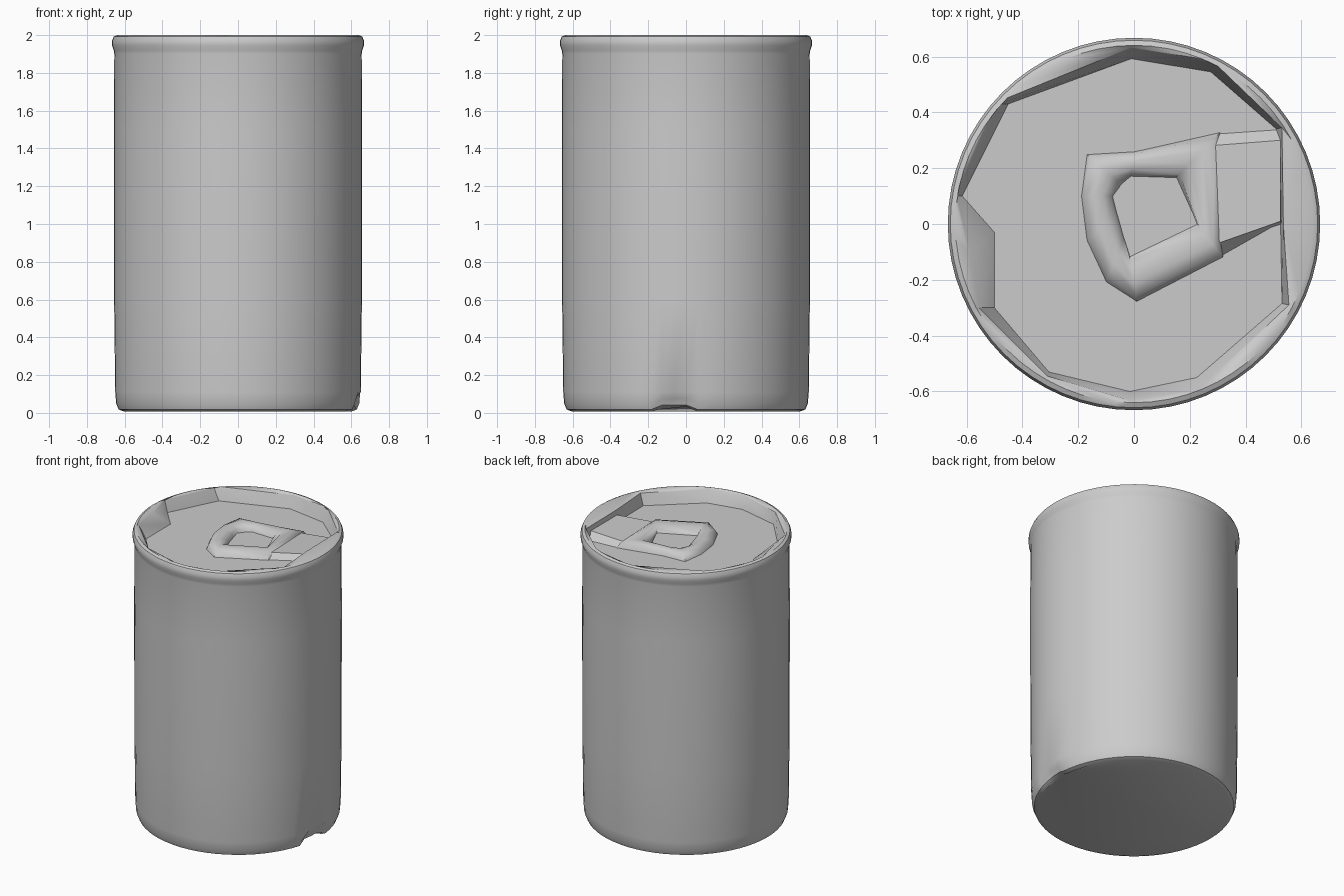
import bpy, bmesh, math

cube = bpy.data.objects.get("Cube")
if cube:
    bpy.data.objects.remove(cube, do_unlink=True)

metal = bpy.data.materials.new("light grey metal")
metal.use_nodes = True
grey = (0.6, 0.6, 0.6, 1)
metal.diffuse_color = grey
metal.node_tree.nodes["Principled BSDF"].inputs["Base Color"].default_value = grey

FLOOR = 1.91


def finish(name, bm, angle=35):
    bmesh.ops.recalc_face_normals(bm, faces=bm.faces)
    mesh = bpy.data.meshes.new(name)
    bm.to_mesh(mesh)
    bm.free()
    obj = bpy.data.objects.new(name, mesh)
    bpy.context.collection.objects.link(obj)
    mesh.materials.append(metal)
    bpy.ops.object.select_all(action='DESELECT')
    obj.select_set(True)
    bpy.context.view_layer.objects.active = obj
    bpy.ops.object.shade_smooth_by_angle(angle=math.radians(angle))
    return obj


def loop(bm, points, z):
    return [bm.verts.new((x, y, z)) for x, y in points]


def join(bm, a, b):
    # Quads between two loops of equal length
    n = len(a)
    for i in range(n):
        j = (i + 1) % n
        bm.faces.new((a[i], a[j], b[j], b[i]))


def loop_edges(bm, verts):
    return [bm.edges.get((v, verts[(i + 1) % len(verts)])) for i, v in enumerate(verts)]


def blend(a, b, t):
    return [(p[0] + (q[0] - p[0]) * t, p[1] + (q[1] - p[1]) * t) for p, q in zip(a, b)]


# Can body: revolved wall with a rounded foot and a flared rim
SIDES = 64
profile = [(0.605, 0.008), (0.632, 0.018), (0.645, 0.05), (0.65, 0.11), (0.656, 0.6),
           (0.657, 1.5), (0.655, 1.9), (0.658, 1.92), (0.667, 1.945), (0.667, 1.97),
           (0.658, 1.992), (0.64, 2.0)]
bm = bmesh.new()
rings = []
for r, z in profile:
    circle = [(r * math.cos(math.tau * i / SIDES), r * math.sin(math.tau * i / SIDES))
              for i in range(SIDES)]
    rings.append(loop(bm, circle, z))
for a, b in zip(rings, rings[1:]):
    join(bm, a, b)
bm.faces.new(rings[0])

# Small dent in the foot on the left side
for ring in rings[:3]:
    for v in ring:
        if v.co.x > 0.5 and abs(v.co.y + 0.07) < 0.1:
            v.co.x -= 0.02
            v.co.z += 0.025

# Faceted well that holds the lid
well_top = [(-0.01, 0.632), (0.285, 0.575), (0.53, 0.345), (0.535, 0.0), (0.555, -0.29),
            (0.235, -0.59), (-0.015, -0.632), (-0.31, -0.545), (-0.555, -0.3),
            (-0.59, -0.1), (-0.635, 0.1), (-0.485, 0.43)]
well_low = [(-0.01, 0.592), (0.275, 0.545), (0.51, 0.34), (0.525, 0.0), (0.53, -0.285),
            (0.225, -0.55), (-0.015, -0.6), (-0.305, -0.53), (-0.5, -0.3),
            (-0.5, -0.03), (-0.615, 0.1), (-0.45, 0.43)]
upper, lower = loop(bm, well_top, 1.99), loop(bm, well_low, FLOOR)
join(bm, upper, lower)
bm.faces.new(lower)
bmesh.ops.bridge_loops(bm, edges=loop_edges(bm, rings[-1]) + loop_edges(bm, upper))
finish("can_body", bm)

# Pull tab ring: rounded band around the finger hole
outer = [(-0.19, 0.1), (-0.17, 0.25), (0.0, 0.26), (0.31, 0.33), (0.32, -0.12),
         (0.01, -0.28), (-0.1, -0.21), (-0.17, -0.06)]
hole = [(-0.075, 0.1), (-0.045, 0.14), (-0.01, 0.17), (0.15, 0.165), (0.225, 0.0),
        (-0.015, -0.115), (-0.035, -0.05), (-0.06, 0.04)]
bm = bmesh.new()
bands = [loop(bm, blend(outer, hole, t), FLOOR + h)
         for t, h in ((0, -0.005), (0.12, 0.032), (0.4, 0.048), (0.7, 0.042),
                      (0.92, 0.025), (1, -0.005))]
for a, b in zip(bands, bands[1:]):
    join(bm, a, b)
join(bm, bands[-1], bands[0])
finish("pull_tab_ring", bm, 45)

# Tab lug: sloped plate running from the ring to the well wall
lug_base = [(0.28, 0.325), (0.525, 0.342), (0.53, 0.0), (0.28, -0.142)]
lug_top = [(0.27, 0.28), (0.525, 0.3), (0.525, 0.01), (0.27, -0.08)]
bm = bmesh.new()
low, high = loop(bm, lug_base, FLOOR - 0.005), loop(bm, lug_top, FLOOR + 0.03)
for v in high[1:3]:
    v.co.z += 0.02
join(bm, low, high)
bm.faces.new(low)
bm.faces.new(high)
finish("pull_tab_lug", bm)
